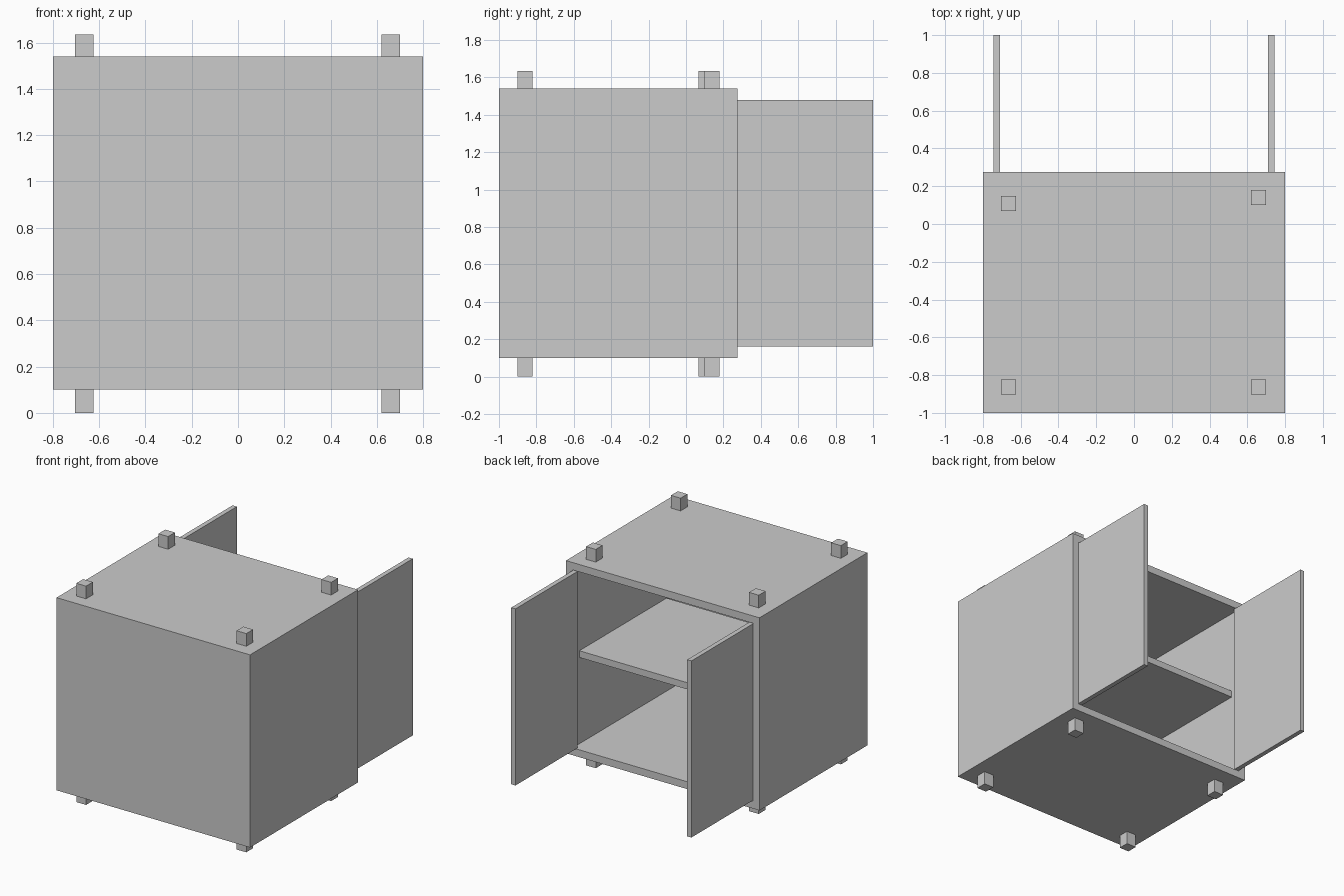
import bpy, bmesh

if "Cube" in bpy.data.objects:
    bpy.data.objects.remove(bpy.data.objects["Cube"])


def box(name, x0, x1, y0, y1, z0, z1):
    """Axis-aligned box between the given limits."""
    bm = bmesh.new()
    bmesh.ops.create_cube(bm, size=1)
    for v in bm.verts:
        v.co = (x1 if v.co.x > 0 else x0,
                y1 if v.co.y > 0 else y0,
                z1 if v.co.z > 0 else z0)
    mesh = bpy.data.meshes.new(name)
    bm.to_mesh(mesh)
    bm.free()
    obj = bpy.data.objects.new(name, mesh)
    bpy.context.collection.objects.link(obj)
    return obj


FRONT, BACK = -1.0, 0.275
BOTTOM, TOP = 0.10, 1.54
WALL = 0.055

# Cabinet body: one box hollowed out from its open (+y) side
body = box("cabinet_body", -0.8, 0.8, FRONT, BACK, BOTTOM, TOP)
bm = bmesh.new()
bm.from_mesh(body.data)
bm.normal_update()
face = max(bm.faces, key=lambda f: f.calc_center_median().y)
bmesh.ops.inset_region(bm, faces=[face], thickness=WALL, use_even_offset=True)
ext = bmesh.ops.extrude_discrete_faces(bm, faces=[face])
for v in ext["faces"][0].verts:
    v.co.y = FRONT + WALL + 0.005
bmesh.ops.recalc_face_normals(bm, faces=bm.faces[:])
bm.to_mesh(body.data)
bm.free()

# Inner shelf
box("shelf", -0.745, 0.745, -0.835, 0.195, 0.80, 0.85)

# Doors, swung open at right angles
box("left_door", -0.745, -0.71, 0.265, 1.0, 0.16, 1.48)
box("right_door", 0.71, 0.745, 0.265, 1.0, 0.16, 1.48)

# Feet below and matching posts on top (x centre, y centre)
posts = {"front_left": (-0.665, -0.862), "front_right": (0.66, -0.862),
         "back_left": (-0.665, 0.108), "back_right": (0.66, 0.14)}
R = 0.04
for place, (x, y) in posts.items():
    for kind, z0, z1 in (("foot", 0.0, BOTTOM), ("top_post", TOP, 1.635)):
        box(f"{place}_{kind}", x - R, x + R, y - R, y + R, z0, z1)
